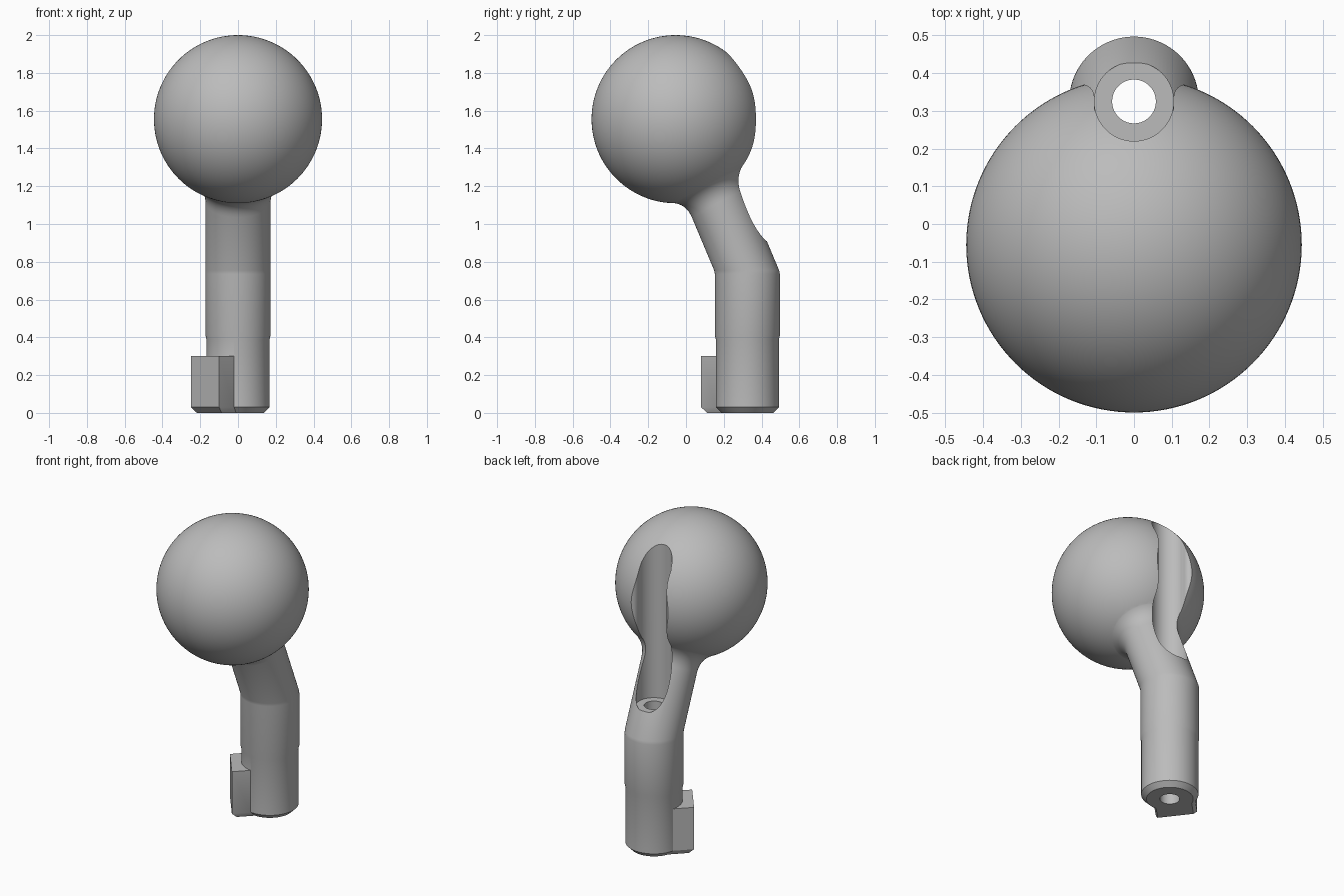
import bpy, bmesh, math
from mathutils import Vector

if "Cube" in bpy.data.objects:
    bpy.data.objects.remove(bpy.data.objects["Cube"], do_unlink=True)

SEG = 96
BALL_C, BALL_R = Vector((0, -0.055, 1.555)), 0.445
AXIS_Y, BEND_Z, LEAN = 0.325, 0.745, -0.42

grey = bpy.data.materials.new("plain grey")
grey.use_nodes = True
grey.diffuse_color = (0.5, 0.5, 0.5, 1)
grey.node_tree.nodes["Principled BSDF"].inputs["Base Color"].default_value = (0.5, 0.5, 0.5, 1)


def make(name, bm):
    bmesh.ops.recalc_face_normals(bm, faces=bm.faces)
    mesh = bpy.data.meshes.new(name)
    bm.to_mesh(mesh)
    bm.free()
    mesh.materials.append(grey)
    obj = bpy.data.objects.new(name, mesh)
    bpy.context.collection.objects.link(obj)
    return obj


def loft(name, rings, apex=None):
    """Skin closed rings of points, capped flat or drawn to an apex."""
    bm = bmesh.new()
    rows = [[bm.verts.new(p) for p in ring] for ring in rings]
    n = len(rows[0])
    for a, b in zip(rows, rows[1:]):
        for i in range(n):
            bm.faces.new((a[i], a[(i + 1) % n], b[(i + 1) % n], b[i]))
    bm.faces.new(rows[0])
    if apex is None:
        bm.faces.new(rows[-1])
    else:
        tip = bm.verts.new(apex)
        for i in range(n):
            bm.faces.new((rows[-1][i], rows[-1][(i + 1) % n], tip))
    return make(name, bm)


def circle(r, z, y=AXIS_Y):
    return [Vector((r * math.cos(t), y + r * math.sin(t), z))
            for t in (2 * math.pi * i / SEG for i in range(SEG))]


def combine(target, tool, operation):
    mod = target.modifiers.new(operation.lower(), 'BOOLEAN')
    mod.object, mod.operation, mod.solver = tool, operation, 'EXACT'
    bpy.context.view_layer.objects.active = target
    bpy.ops.object.modifier_apply(modifier=mod.name)
    bpy.data.objects.remove(tool, do_unlink=True)


# Ball
bm = bmesh.new()
bmesh.ops.create_uvsphere(bm, u_segments=128, v_segments=64, radius=BALL_R)
bmesh.ops.translate(bm, verts=bm.verts, vec=BALL_C)
lever = make("lever_knob", bm)

# Stem: straight foot, leaning neck, then a fillet that flares onto the ball
R = 0.172
rings = [circle(0.137, 0), circle(0.167, 0.03), circle(0.167, 0.39),
         circle(R, 0.41), circle(R, BEND_Z - 0.01)]
bend = circle(R, BEND_Z)
lean = Vector((0, LEAN, 1)).normalized()
steps, reach = 10, 0.085
flare = [[] for _ in range(steps + 1)]
for p in bend:
    q = p - BALL_C
    b = q.dot(lean)
    hit = p + lean * (-b - math.sqrt(b * b - q.length_squared + BALL_R ** 2))
    normal = (hit - BALL_C).normalized()
    out = p - Vector((0, AXIS_Y, BEND_Z))
    out = (out - normal * out.dot(normal)).normalized()
    start = hit - lean * reach
    end = BALL_C + (hit + out * reach - BALL_C).normalized() * BALL_R * 0.998
    for k in range(steps + 1):
        t = k / steps
        flare[k].append(start * (1 - t) ** 2 + hit * 2 * t * (1 - t) + end * t * t)
rings.append([p + lean * 0.01 for p in bend])
stem = loft("stem", rings + flare, apex=BALL_C)
combine(lever, stem, 'UNION')

# Key block at the foot, with a chamfered bottom
corners = [(-0.10, -0.245), (-0.25, -0.05), (-0.10, 0.10), (0.05, -0.095)]
key = loft("foot_key", [[Vector((x * s, AXIS_Y + y * s, z)) for x, y in corners]
                        for s, z in ((0.87, 0), (1, 0.03), (1, 0.3))])
combine(lever, key, 'UNION')

# Screw pocket, flared groove mouth in the ball, and through hole
combine(lever, loft("pocket_cutter", [circle(0.105, 0.91), circle(0.105, 2.2)]), 'DIFFERENCE')

half = [(0.104, 0.30), (0.105, 0.335)]
for i in range(1, 9):
    a = math.pi / 2 * i / 8
    half.append((0.105 + 0.034 * (1 - math.cos(a)), 0.335 + 0.036 * math.sin(a)))
half.append((0.139, 0.5))
outline = half + [(-x, y) for x, y in reversed(half)]
mouth = loft("mouth_cutter", [[Vector((x, y, z)) for x, y in outline] for z in (1.25, 2.2)])
combine(lever, mouth, 'DIFFERENCE')

combine(lever, loft("hole_cutter", [circle(0.058, -0.1), circle(0.058, 1.0)]), 'DIFFERENCE')

# Smooth shading with crisp edges
bpy.ops.object.select_all(action='DESELECT')
lever.select_set(True)
bpy.context.view_layer.objects.active = lever
bpy.ops.object.shade_smooth_by_angle(angle=math.radians(28))
